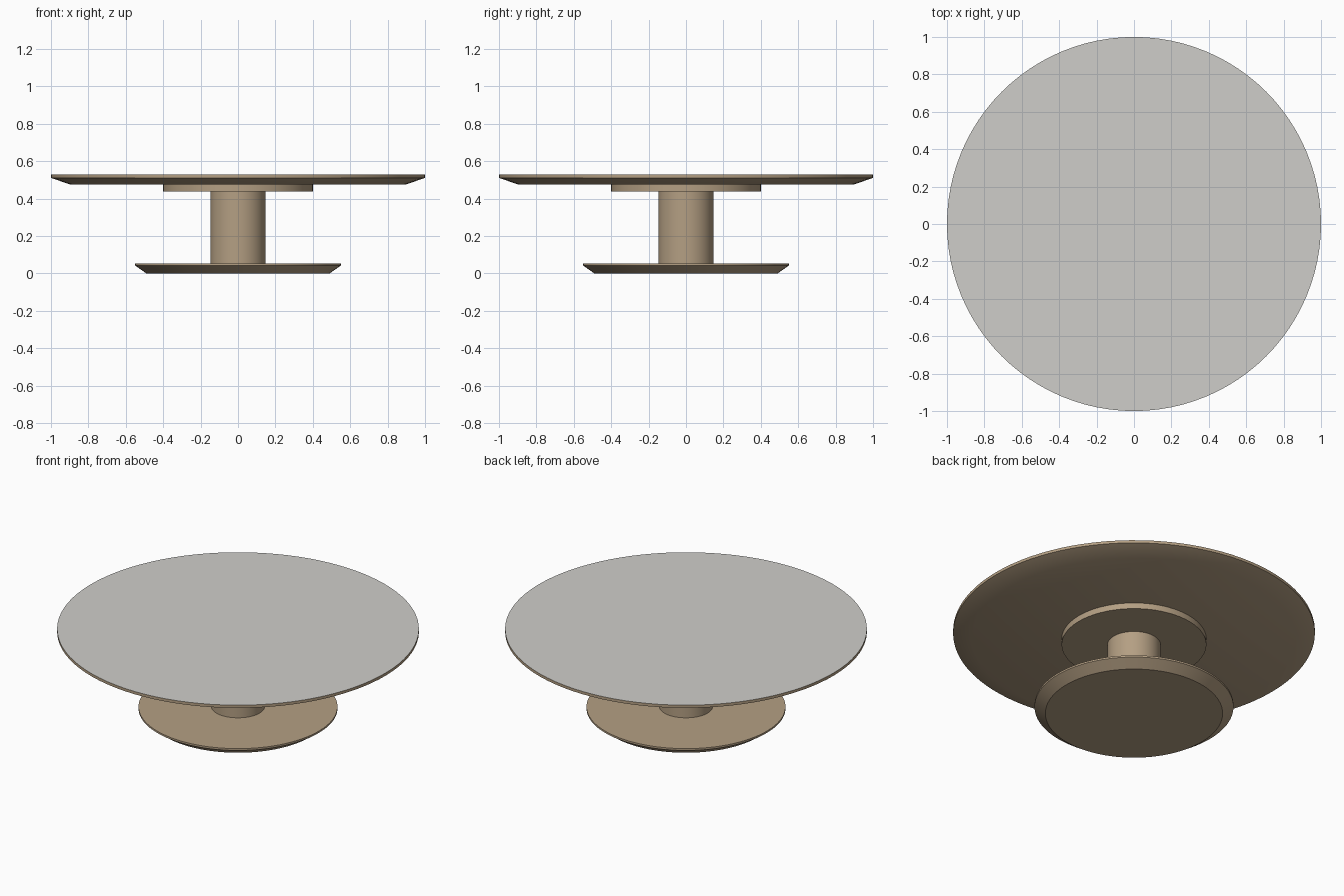
import bpy, bmesh, math

if "Cube" in bpy.data.objects:
    bpy.data.objects.remove(bpy.data.objects["Cube"])

SEGMENTS = 96


def material(name, rgb):
    m = bpy.data.materials.new(name)
    m.diffuse_color = (*rgb, 1.0)
    m.use_nodes = True
    m.node_tree.nodes["Principled BSDF"].inputs["Base Color"].default_value = m.diffuse_color
    return m


beige = material("warm_beige", (0.456, 0.347, 0.227))
grey = material("pale_grey", (0.624, 0.617, 0.591))


def turned(name, profile, mats):
    """Closed solid of revolution from (radius, z) points, bottom to top."""
    bm = bmesh.new()
    rings = []
    for r, z in profile:
        rings.append([bm.verts.new((r * math.cos(a), r * math.sin(a), z))
                      for a in (2 * math.pi * i / SEGMENTS for i in range(SEGMENTS))])
    for low, high in zip(rings, rings[1:]):
        for i in range(SEGMENTS):
            j = (i + 1) % SEGMENTS
            bm.faces.new((low[i], low[j], high[j], high[i]))
    bm.faces.new(rings[0][::-1])
    top = bm.faces.new(rings[-1])
    top.material_index = len(mats) - 1  # the upper face takes the last colour
    mesh = bpy.data.meshes.new(name)
    bm.to_mesh(mesh)
    bm.free()
    for m in mats:
        mesh.materials.append(m)
    obj = bpy.data.objects.new(name, mesh)
    bpy.context.collection.objects.link(obj)
    bpy.ops.object.select_all(action='DESELECT')
    obj.select_set(True)
    bpy.context.view_layer.objects.active = obj
    bpy.ops.object.shade_smooth_by_angle(angle=math.radians(20))
    return obj


# Foot disc with undercut rim
turned("base", [(0.49, 0.0), (0.55, 0.042), (0.55, 0.053)], [beige])
# Central column
turned("column", [(0.147, 0.053), (0.147, 0.438)], [beige])
# Mounting disc under the top
turned("support_plate", [(0.40, 0.438), (0.40, 0.474)], [beige])
# Table top with undercut rim and grey upper surface
turned("table_top", [(0.895, 0.474), (1.0, 0.511), (1.0, 0.528)], [beige, grey])
